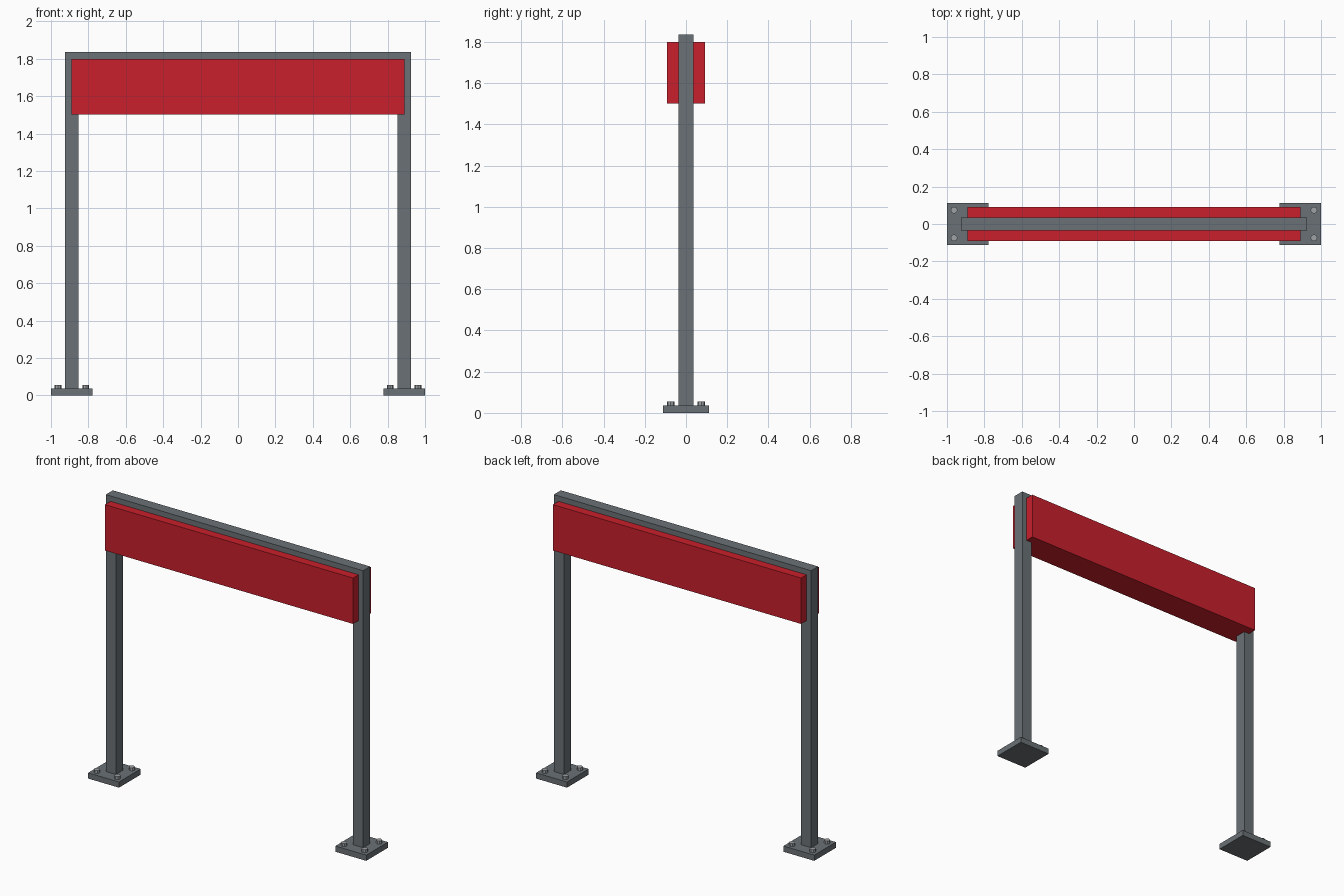
import bpy
import bmesh

if "Cube" in bpy.data.objects:
    bpy.data.objects.remove(bpy.data.objects["Cube"])


def material(name, rgb):
    m = bpy.data.materials.new(name)
    m.diffuse_color = (*rgb, 1.0)
    m.use_nodes = True
    m.node_tree.nodes["Principled BSDF"].inputs["Base Color"].default_value = m.diffuse_color
    return m


steel = material("dark grey steel", (0.145, 0.165, 0.18))
red = material("red panel", (0.59, 0.014, 0.025))
bolt_grey = material("light grey bolt", (0.34, 0.36, 0.38))


def finish(name, bm, mat):
    me = bpy.data.meshes.new(name)
    bm.to_mesh(me)
    bm.free()
    me.materials.append(mat)
    ob = bpy.data.objects.new(name, me)
    bpy.context.collection.objects.link(ob)
    return ob


def box(name, x, y, z, mat):
    """Box from (min, max) pairs."""
    bm = bmesh.new()
    bmesh.ops.create_cube(bm, size=1.0)
    for v in bm.verts:
        v.co = [r[0] if c < 0 else r[1] for c, r in zip(v.co, (x, y, z))]
    return finish(name, bm, mat)


def bolt(name, x, y, z0, z1, radius):
    bm = bmesh.new()
    bmesh.ops.create_cone(bm, cap_ends=True, segments=8, radius1=radius,
                          radius2=radius, depth=z1 - z0)
    ob = finish(name, bm, bolt_grey)
    ob.location = (x, y, (z0 + z1) / 2)


POST_X, HALF, PLATE, PLATE_H, TOP = 0.888, 0.036, 0.111, 0.037, 1.835
BEAM_Z = TOP - 2 * HALF

# Posts, base plates and anchor bolts on both sides
for side, s in (("left", -1), ("right", 1)):
    cx = s * POST_X
    box(side + "_post", (cx - HALF, cx + HALF), (-HALF, HALF), (PLATE_H, BEAM_Z), steel)
    box(side + "_base_plate", (cx - PLATE, cx + PLATE), (-PLATE, PLATE), (0, PLATE_H), steel)
    for i, (dx, dy) in enumerate([(-1, -1), (-1, 1), (1, -1), (1, 1)]):
        bolt(f"{side}_bolt_{i + 1}", cx + dx * 0.074, dy * 0.074, 0.03, 0.056, 0.0185)

# Top crossbeam running over both posts
box("top_beam", (-POST_X - HALF, POST_X + HALF), (-HALF, HALF), (BEAM_Z, TOP), steel)

# Solid red sign box around the beam
box("sign_panel", (-0.891, 0.891), (-0.092, 0.092), (1.502, 1.8), red)
